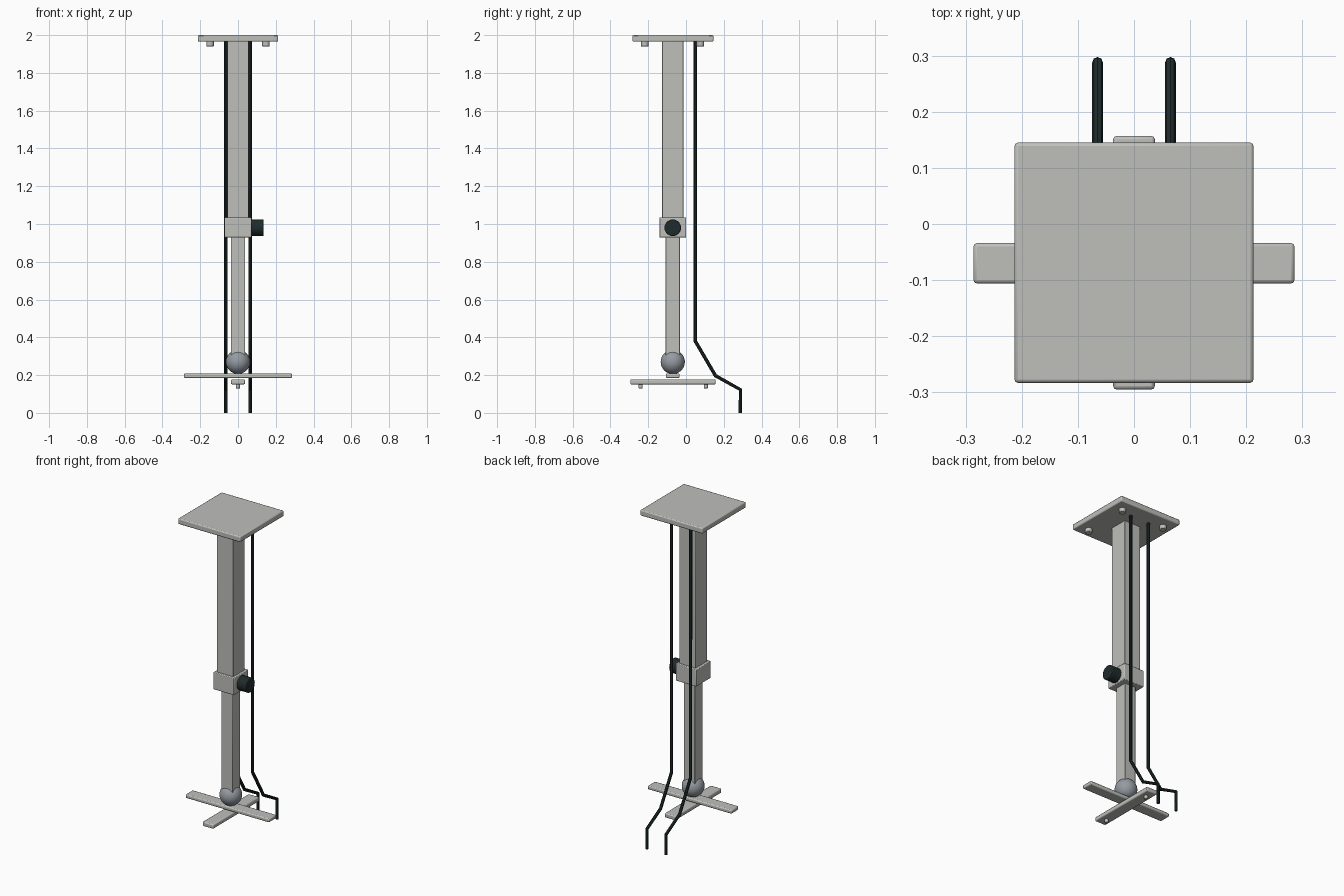
import bpy, math
from mathutils import Vector

if "Cube" in bpy.data.objects:
    bpy.data.objects.remove(bpy.data.objects["Cube"])

CY = -0.07  # column axis


def material(name, rgb):
    m = bpy.data.materials.new(name)
    m.diffuse_color = (*rgb, 1)
    m.use_nodes = True
    m.node_tree.nodes["Principled BSDF"].inputs["Base Color"].default_value = m.diffuse_color
    return m


GREY = material("light_grey", (0.52, 0.53, 0.50))
STEEL = material("blue_grey_steel", (0.30, 0.33, 0.36))
BLACK = material("black_rubber", (0.014, 0.024, 0.025))


def finish(ob, name, mat, bevel=0.0, segments=2):
    ob.name = name
    ob.data.materials.append(mat)
    if bevel:
        b = ob.modifiers.new("Bevel", 'BEVEL')
        b.width, b.segments, b.limit_method = bevel, segments, 'ANGLE'
    bpy.ops.object.shade_smooth_by_angle(angle=math.radians(35))
    return ob


def box(name, hx, y0, y1, z0, z1, bevel=0.004):
    bpy.ops.mesh.primitive_cube_add(size=1, location=(0, (y0 + y1) / 2, (z0 + z1) / 2))
    ob = bpy.context.object
    ob.scale = (2 * hx, y1 - y0, z1 - z0)
    bpy.ops.object.transform_apply(location=False, rotation=False, scale=True)
    return finish(ob, name, GREY, bevel)


def cylinder(name, a, b, r, mat, sides=20, bevel=0.003):
    a, b = Vector(a), Vector(b)
    bpy.ops.mesh.primitive_cylinder_add(vertices=sides, radius=r, depth=(b - a).length,
                                        location=(a + b) / 2)
    ob = bpy.context.object
    ob.rotation_euler = (b - a).to_track_quat('Z', 'Y').to_euler()
    return finish(ob, name, mat, bevel)


# Ceiling plate with four bolts
box("ceiling_plate", 0.213, -0.283, 0.145, 1.965, 2.0, 0.006)
for x in (-0.148, 0.148):
    for y in (-0.218, 0.076):
        cylinder("ceiling_bolt", (x, y, 1.94), (x, y, 1.967), 0.02, GREY)

# Telescopic column and clamp collar
box("upper_column", 0.056, CY - 0.056, CY + 0.056, 1.03, 1.967, 0.003)
box("clamp_collar", 0.071, CY - 0.071, CY + 0.071, 0.928, 1.034, 0.004)
box("lower_column", 0.038, CY - 0.038, CY + 0.038, 0.28, 0.93, 0.003)
cylinder("clamp_knob", (0.068, CY, 0.98), (0.135, CY, 0.98), 0.044, BLACK, 24, 0.004)

# Ball joint
bpy.ops.mesh.primitive_uv_sphere_add(segments=32, ring_count=16, radius=0.064,
                                     location=(0, CY, 0.27))
finish(bpy.context.object, "ball_joint", STEEL)

# Crossed mounting bars with bolts
box("cross_bar", 0.286, CY - 0.036, CY + 0.036, 0.185, 0.208, 0.006)
box("long_bar", 0.037, -0.295, 0.157, 0.151, 0.178, 0.006)
for y in (-0.24, 0.105):
    cylinder("bar_bolt", (0, y, 0.13), (0, y, 0.153), 0.011, GREY, 16, 0.002)

# Pair of cables
for x, side in ((-0.065, "left"), (0.065, "right")):
    cu = bpy.data.curves.new(side + "_cable", 'CURVE')
    cu.dimensions = '3D'
    cu.bevel_depth, cu.bevel_resolution, cu.use_fill_caps = 0.0095, 2, True
    path = [(0.048, 1.967), (0.048, 0.382), (0.156, 0.197), (0.288, 0.123), (0.288, 0.0)]
    sp = cu.splines.new('POLY')
    sp.points.add(len(path) - 1)
    for p, (y, z) in zip(sp.points, path):
        p.co = (x, y, z, 1)
    ob = bpy.data.objects.new(side + "_cable", cu)
    bpy.context.collection.objects.link(ob)
    bpy.ops.object.select_all(action='DESELECT')
    ob.select_set(True)
    bpy.context.view_layer.objects.active = ob
    bpy.ops.object.convert(target='MESH')
    finish(bpy.context.object, side + "_cable", BLACK)
